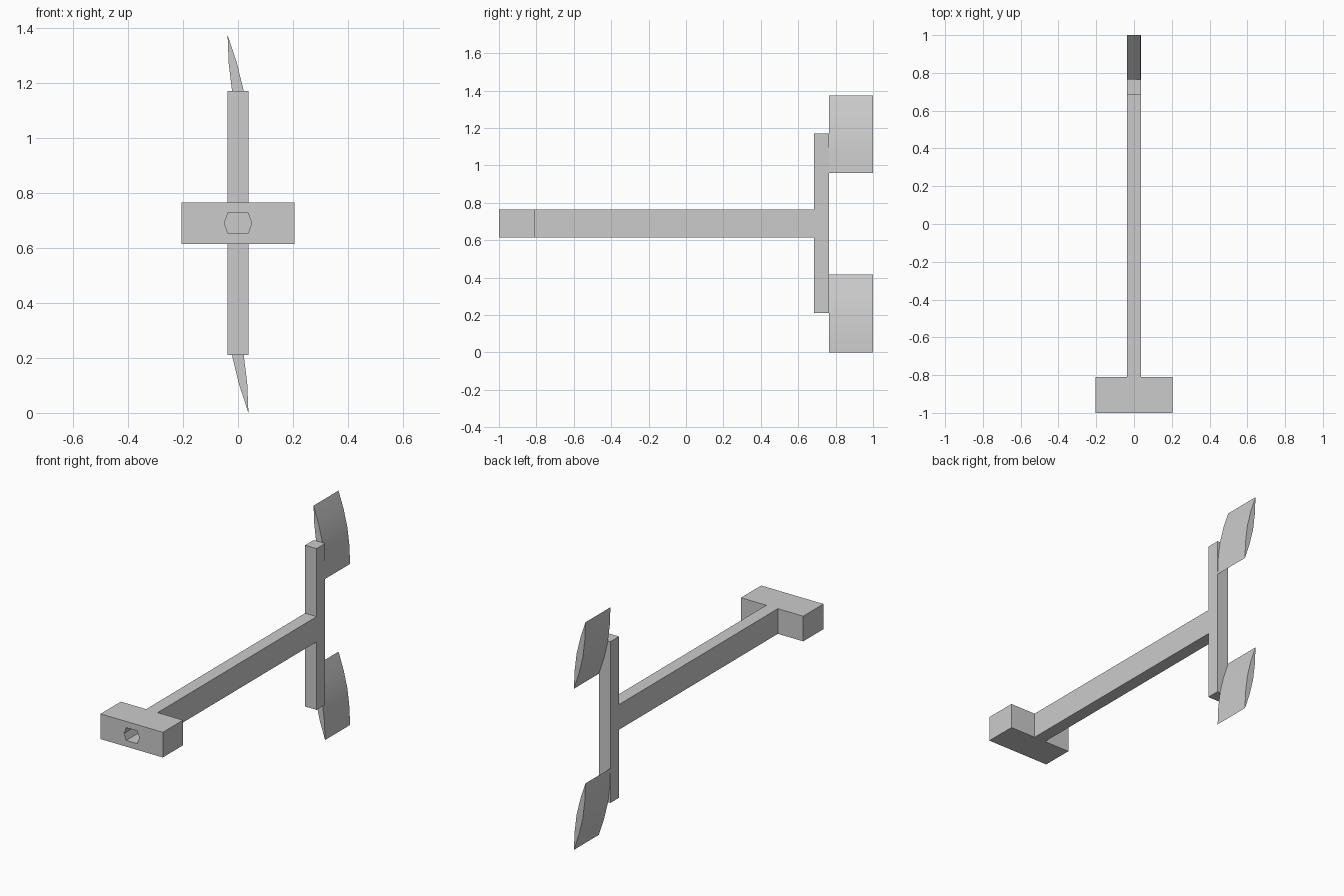
import bpy
import bmesh
import math
from mathutils import Vector

if "Cube" in bpy.data.objects:
    bpy.data.objects.remove(bpy.data.objects["Cube"], do_unlink=True)

grey = bpy.data.materials.new("plain grey")
grey.use_nodes = True
grey.diffuse_color = (0.6, 0.6, 0.6, 1)
grey.node_tree.nodes["Principled BSDF"].inputs["Base Color"].default_value = grey.diffuse_color


def prism(name, outline, start, vector):
    """Extrude a closed outline of 3D points from start along vector."""
    bm = bmesh.new()
    base = bm.faces.new([bm.verts.new(Vector(p) + Vector(start)) for p in outline])
    out = bmesh.ops.extrude_face_region(bm, geom=[base], use_keep_orig=True)
    moved = [v for v in out["geom"] if isinstance(v, bmesh.types.BMVert)]
    bmesh.ops.translate(bm, verts=moved, vec=vector)
    bmesh.ops.recalc_face_normals(bm, faces=bm.faces)
    mesh = bpy.data.meshes.new(name)
    bm.to_mesh(mesh)
    bm.free()
    mesh.materials.append(grey)
    obj = bpy.data.objects.new(name, mesh)
    bpy.context.collection.objects.link(obj)
    return obj


half = 0.038   # half thickness of shaft and crossbar
mid = 0.69     # height of the shaft axis

# Shaft and crossbar: one T-shaped side profile, mirrored about the axis
upper = [(-0.81, 0.075), (0.685, 0.075), (0.685, 0.48), (0.765, 0.48)]
profile = upper + [(y, -z) for y, z in reversed(upper)]
prism("shaft_and_crossbar", [(0, y, z) for y, z in profile],
      (-half, 0, mid), (2 * half, 0, 0))

# Head block with a six-sided socket
corners = [(-1, -1), (1, -1), (1, 1), (-1, 1)]
head = prism("head_block", [(0.205 * sx, 0, 0.075 * sz) for sx, sz in corners],
             (0, -1, mid), (0, 0.19, 0))
hexagon = [(0.05, 0), (0.036, 0.038), (-0.036, 0.038),
           (-0.05, 0), (-0.036, -0.038), (0.036, -0.038)]
cutter = prism("socket_cutter", [(x, 0, z) for x, z in hexagon],
               (0, -1.05, mid), (0, 0.2, 0))
cutter.hide_render = True
cutter.hide_viewport = True
cut = head.modifiers.new("socket", "BOOLEAN")
cut.operation = "DIFFERENCE"
cut.solver = "EXACT"
cut.object = cutter

# Two lens-shaped blades, each a pair of bowed edges between pointed tips
tip = Vector((-half, 0, 0.208))
bow = Vector((tip.z, 0, -tip.x)).normalized() * 0.021
steps = 4
edge = [tip * (1 - 2 * i / steps) + bow * math.sin(math.pi * i / steps)
        for i in range(steps)]
lens = edge + [-p for p in edge]
for name, height in (("upper_blade", 1.167), ("lower_blade", 0.208)):
    blade = prism(name, lens, (0, 0.765, height), (0, 0.235, 0))
    bpy.ops.object.select_all(action="DESELECT")
    blade.select_set(True)
    bpy.context.view_layer.objects.active = blade
    bpy.ops.object.shade_smooth_by_angle(angle=math.radians(20))
